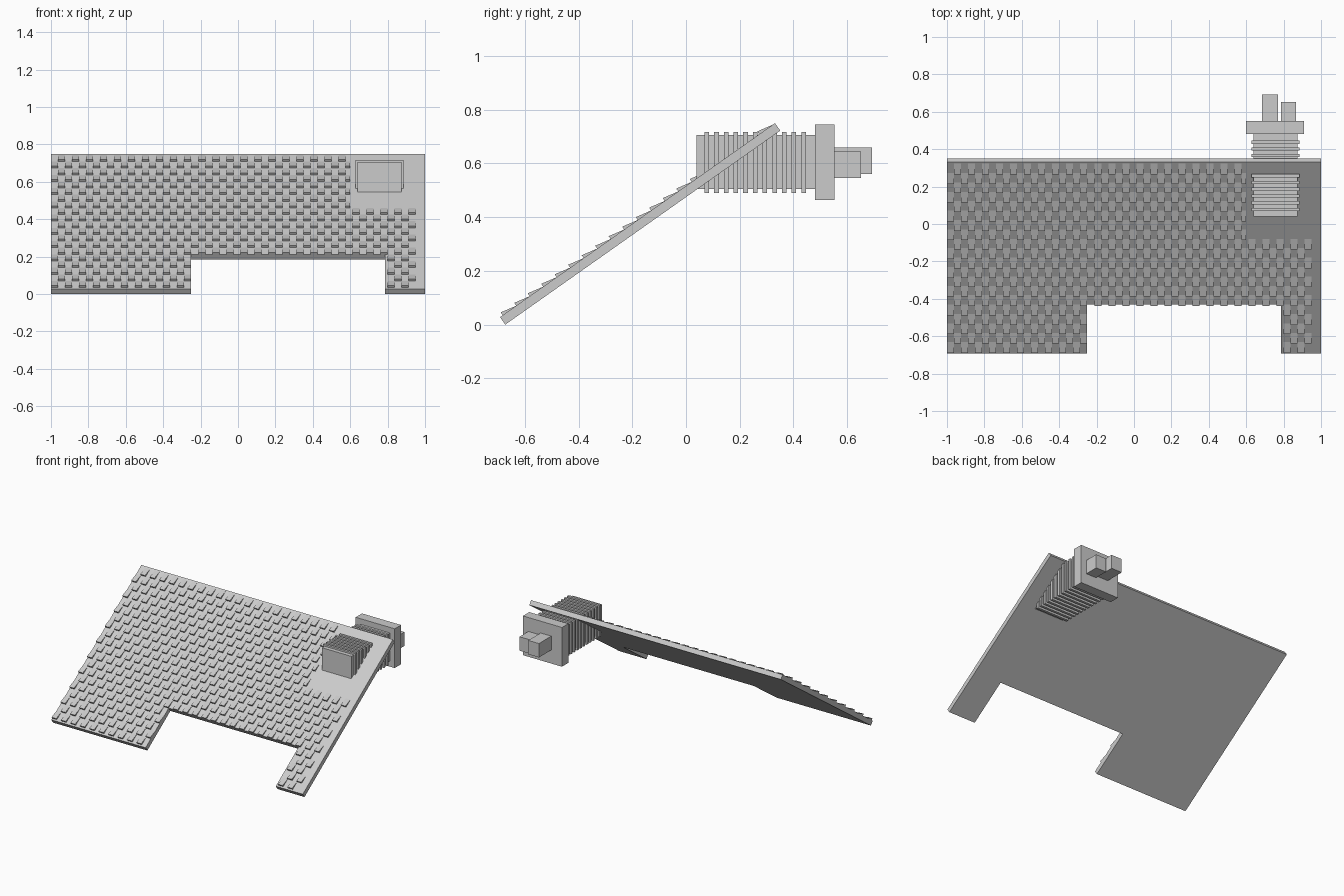
import bpy, bmesh, math
from mathutils import Vector

cube = bpy.data.objects.get("Cube")
if cube:
    bpy.data.objects.remove(cube, do_unlink=True)

grey = bpy.data.materials.new("plain grey")
grey.use_nodes = True
colour = (0.6, 0.6, 0.6, 1)
grey.diffuse_color = colour
grey.node_tree.nodes["Principled BSDF"].inputs["Base Color"].default_value = colour

PITCH = math.radians(35.2)
EAVE = Vector((0, -0.692, 0.028))
UP = Vector((0, math.cos(PITCH), math.sin(PITCH)))
OUT = Vector((0, -math.sin(PITCH), math.cos(PITCH)))
LENGTH, THICK = 1.252, 0.034
NOTCH_L, NOTCH_R, NOTCH_TOP = -0.25, 0.785, 0.32


def on_roof(x, s, h):
    """Point at x, distance s up the slope, height h off the roof face."""
    return EAVE + Vector((x, 0, 0)) + UP * s + OUT * h


def finish(bm, name):
    bmesh.ops.recalc_face_normals(bm, faces=bm.faces)
    mesh = bpy.data.meshes.new(name)
    bm.to_mesh(mesh)
    bm.free()
    mesh.materials.append(grey)
    obj = bpy.data.objects.new(name, mesh)
    bpy.context.collection.objects.link(obj)
    return obj


def box(name, x, y, z):
    bm = bmesh.new()
    bmesh.ops.create_cube(bm, size=1)
    for v in bm.verts:
        v.co = [(lo + hi) / 2 + c * (hi - lo) for c, (lo, hi) in zip(v.co, (x, y, z))]
    return finish(bm, name)


# Roof panel with a notch in its lower edge
outline = [(-1, 0), (NOTCH_L, 0), (NOTCH_L, NOTCH_TOP), (NOTCH_R, NOTCH_TOP),
           (NOTCH_R, 0), (1, 0), (1, LENGTH), (-1, LENGTH)]
bm = bmesh.new()
face = bm.faces.new([bm.verts.new(on_roof(x, s, 0)) for x, s in outline])
solid = bmesh.ops.extrude_face_region(bm, geom=[face])
for v in solid["geom"]:
    if isinstance(v, bmesh.types.BMVert):
        v.co -= OUT * THICK
finish(bm, "roof_panel")


# Staggered wedge shingles, raised at their lower edge
def shingle(bm, x0, x1, s0, s1, h):
    sides = [[bm.verts.new(on_roof(x, s, k)) for s, k in ((s0, 0), (s0, h), (s1, 0))]
             for x in (x0, x1)]
    a, b = sides
    bm.faces.new(a)
    bm.faces.new(b)
    for i in range(3):
        j = (i + 1) % 3
        bm.faces.new((a[i], a[j], b[j], b[i]))


ROWS, ROW, TILE, RISE = 20, 0.0615, 0.0375, 0.013
CLEAR_X, CLEAR_S = 0.6, 0.75
bm = bmesh.new()
for r in range(ROWS):
    s0 = 0.012 + r * ROW
    s1 = s0 + ROW
    end = CLEAR_X if s0 > CLEAR_S - ROW / 2 else 0.95
    x = -1 + TILE * (r % 2)
    while x < end - 0.01:
        x1 = min(x + TILE, end)
        mid = (x + x1) / 2
        low, rise = s0, RISE
        if NOTCH_L < mid < NOTCH_R and s0 < NOTCH_TOP:
            low = NOTCH_TOP
            rise = RISE * (s1 - low) / ROW
        if low < s1:
            shingle(bm, x, x1, low, s1, rise)
        x += 2 * TILE
finish(bm, "roof_shingles")

# Chimney stack with raised courses, cap and two pots
box("chimney_stack", (0.64, 0.873), (0.04, 0.48), (0.505, 0.705))
for i in range(11):
    y = 0.069 + i * 0.036
    box(f"chimney_course_{i + 1}", (0.628, 0.885), (y, y + 0.017), (0.49, 0.717))
box("chimney_cap", (0.6, 0.91), (0.48, 0.552), (0.463, 0.745))
box("tall_pot", (0.685, 0.77), (0.552, 0.692), (0.56, 0.66))
box("short_pot", (0.785, 0.867), (0.552, 0.652), (0.545, 0.645))
